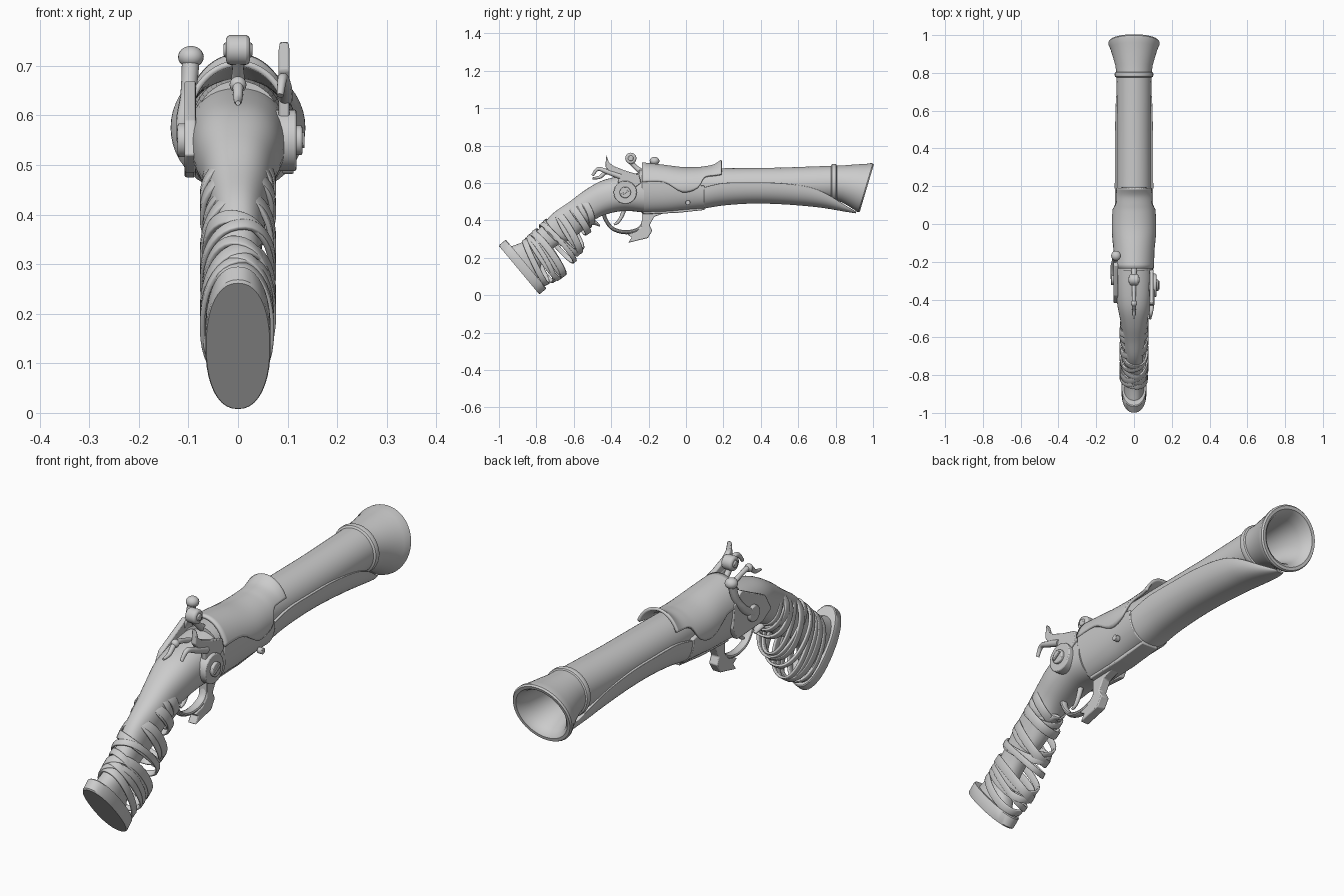
import bpy, bmesh, math, random
from mathutils import Vector
from math import sin, cos, pi, asin

if "Cube" in bpy.data.objects:
    bpy.data.objects.remove(bpy.data.objects["Cube"])

random.seed(4)


def ring(y, z, rx, rz, t=0, a0=0, a1=2 * pi, n=40, p=2, full=True):
    """Superellipse section; its 'up' axis leans by t in the yz plane."""
    pts = []
    for i in range(n):
        a = a0 + (a1 - a0) * i / (n if full else n - 1)
        c, s = cos(a), sin(a)
        c = math.copysign(abs(c) ** (2 / p), c)
        s = math.copysign(abs(s) ** (2 / p), s)
        pts.append(Vector((rx * c, y + sin(t) * rz * s, z + cos(t) * rz * s)))
    return pts


def spline(rows, k=5):
    """Catmull-Rom through a list of number tuples."""
    out = []
    for i in range(len(rows) - 1):
        q = [rows[max(0, i - 1)], rows[i], rows[i + 1], rows[min(len(rows) - 1, i + 2)]]
        for j in range(k):
            u = j / k
            out.append(tuple(0.5 * (2 * b + (c - a) * u + (2 * a - 5 * b + 4 * c - d) * u * u
                                    + (3 * b - a - 3 * c + d) * u ** 3) for a, b, c, d in zip(*q)))
    return out + [rows[-1]]


def finish(name, bm, bevel=0, thick=0):
    bmesh.ops.recalc_face_normals(bm, faces=bm.faces)
    me = bpy.data.meshes.new(name)
    bm.to_mesh(me)
    bm.free()
    ob = bpy.data.objects.new(name, me)
    bpy.context.collection.objects.link(ob)
    if thick:
        m = ob.modifiers.new("thick", "SOLIDIFY")
        m.thickness, m.offset = thick, 0
    if bevel:
        m = ob.modifiers.new("bevel", "BEVEL")
        m.width, m.segments, m.limit_method = bevel, 2, "ANGLE"
    return ob


def loft(name, rings, closed=True, caps=True, bevel=0, thick=0):
    bm = bmesh.new()
    vs = [[bm.verts.new(p) for p in r] for r in rings]
    n = len(vs[0])
    for a, b in zip(vs, vs[1:]):
        for i in range(n if closed else n - 1):
            j = (i + 1) % n
            bm.faces.new((a[i], a[j], b[j], b[i]))
    if caps:
        bm.faces.new(vs[0])
        bm.faces.new(vs[-1])
    return finish(name, bm, bevel, thick)


def plate(name, outline, x0, x1, bevel=0.004):
    """Flat yz outline extruded along x."""
    return loft(name, [[Vector((x, y, z)) for y, z in outline] for x in (x0, x1)], bevel=bevel)


def disc(name, x0, x1, y, z, r, bevel=0.004, n=28):
    return plate(name, [(y + r * cos(2 * pi * i / n), z + r * sin(2 * pi * i / n)) for i in range(n)], x0, x1, bevel)


def tube(name, rows, n=12, flat=1.0):
    """Round bar along (x, y, z, radius) rows; flat widens it in x."""
    rows = spline(rows, 6)
    rings = []
    for i, (x, y, z, r) in enumerate(rows):
        a, b = rows[max(0, i - 1)], rows[min(len(rows) - 1, i + 1)]
        d = (Vector(b[:3]) - Vector(a[:3])).normalized()
        u = Vector((1, 0, 0))
        u = (u - d * u.dot(d)).normalized()
        v = d.cross(u)
        rings.append([Vector((x, y, z)) + u * r * flat * cos(2 * pi * k / n) + v * r * sin(2 * pi * k / n)
                      for k in range(n)])
    return loft(name, rings)


def ball(name, x, y, z, r, s=(1, 1, 1)):
    bm = bmesh.new()
    bmesh.ops.create_uvsphere(bm, u_segments=20, v_segments=12, radius=r)
    for v in bm.verts:
        v.co = Vector((x + v.co.x * s[0], y + v.co.y * s[1], z + v.co.z * s[2]))
    return finish(name, bm)


# Barrel with collar, drooping flared muzzle and bore
barrel = [(-.25, .585, .085, 0), (.2, .588, .091, 0), (.5, .592, .09, 0), (.775, .6, .092, 0), (.78, .6, .1, 0),
          (.787, .6, .102, 0), (.797, .6, .102, 0), (.803, .6, .1, 0), (.806, .6, .094, 0), (.84, .596, .099, .08),
          (.885, .589, .112, .17), (.93, .58, .126, .25), (.95, .577, .135, .29), (.96, .575, .136, .29),
          (.967, .573, .131, .29), (.966, .573, .118, .29), (.955, .576, .106, .28), (.92, .582, .092, .22),
          (.85, .592, .076, .1), (.75, .597, .066, 0), (.4, .592, .06, 0)]
loft("barrel", [ring(y, z, r, r, t, n=48) for y, z, r, t in barrel])

# Fore stock: U-shaped cradle (y, edge height, half width, bottom height)
fore = spline([(.09, .575, .101, .462), (.2, .6, .102, .48), (.35, .603, .101, .49), (.5, .6, .1, .487),
               (.65, .58, .096, .476), (.75, .543, .084, .464), (.85, .482, .05, .447), (.91, .447, .018, .438)])
loft("fore_stock", [ring(y, e, w, e - b, 0, pi, 2 * pi, 26, 2.3, False) for y, e, w, b in fore], bevel=.004)

# Receiver body below the cover
body = spline([(-.235, .61, .101, .437), (-.1, .61, .104, .442), (0, .6, .104, .452), (.1, .585, .106, .46)])
loft("receiver", [ring(y, e, w, e - b, 0, pi, 2 * pi, 26, 2.4, False) for y, e, w, b in body], bevel=.004)

# Wrapped metal cover with jagged lower edge and raised front lip
cover = spline([(-.235, .58, .102, .125, .605), (-.12, .58, .107, .112, .605), (-.02, .58, .111, .1, .552),
                (.06, .58, .109, .1, .572), (.1, .58, .107, .104, .63), (.15, .585, .102, .109, .64),
                (.19, .59, .1, .13, .645)], 4)
rings = []
for y, z, rx, rz, e in cover:
    a = asin((e - z) / rz)
    rings.append(ring(y, z, rx, rz, 0, a, pi - a, 30, 2, False))
loft("receiver_cover", rings, closed=False, caps=False, thick=.012)

# Rear stock, wrist and grip core
stock = spline([(-.225, .55, .1, .108, 0), (-.33, .546, .097, .095, -.05), (-.43, .525, .088, .09, -.2),
                (-.51, .485, .072, .082, -.4), (-.58, .43, .062, .082, -.55), (-.66, .37, .052, .085, -.65),
                (-.74, .31, .046, .065, -.69), (-.81, .24, .048, .07, -.69), (-.87, .165, .055, .12, -.69)])
loft("stock_and_grip", [ring(*r, n=36, p=2.3) for r in stock])

# Butt plate
dy, dz = .77, .64
loft("butt_plate", [ring(-.893 + dy * d, .135 + dz * d, .066 * s, .17 * s, -.695, p=2.25)
                    for d, s in ((0, .97), (.005, 1), (.046, 1), (.05, .97))])

# Grip wrapping: back edge and front edge points of each strap
path = [(-.57, .515, -.51, .39), (-.64, .47, -.535, .30), (-.75, .40, -.59, .19),
        (-.82, .335, -.66, .10), (-.865, .29, -.745, .06)]
rows = spline(path, 10)
count = 13
for i in range(count):
    f = i / (count - 1)
    by, bz, _, _ = rows[int(min(1, max(0, f + random.uniform(-.05, .05))) * 40)]
    _, _, fy, fz = rows[int(min(1, max(0, f + random.uniform(-.09, .09))) * 40)]
    cy, cz = (by + fy) / 2, (bz + fz) / 2
    up = Vector((0, by - fy, bz - fz))
    nrm = Vector((0, up.z, -up.y)).normalized()
    skew = (1 if i % 2 else -1) * random.uniform(.005, .028)
    w = random.uniform(.012, .019)
    base = ring(cy, cz, .068 + .004 * (i % 2), up.length / 2, math.atan2(up.y, up.z), n=36, p=2.2)
    loft("grip_strap", [[p + nrm * (o + skew * p.x / .07) for p in base] for o in (-w, w)],
         caps=False, bevel=.003, thick=.01)
# Loose strap end
tube("strap_end", [(.02, -.56, .365, .008), (.01, -.53, .385, .015), (0, -.49, .388, .013), (0, -.46, .37, .004)], flat=1.5)

# Right lock: round boss with slotted screw and curved horn
disc("lock_boss", .075, .118, -.325, .55, .062)
disc("lock_screw", .11, .13, -.325, .55, .03)
plate("screw_slot", [(-.348, .54), (-.342, .534), (-.302, .56), (-.308, .566)], .125, .134, .001)
plate("lock_horn", [(-.36, .57), (-.365, .63), (-.41, .66), (-.432, .69), (-.425, .75), (-.412, .71), (-.385, .69),
                    (-.32, .665), (-.25, .645), (-.24, .6), (-.28, .57)], .082, .104)
tube("lock_tail", [(.095, -.35, .635, .016), (.095, -.42, .66, .013), (.09, -.47, .675, .01), (.085, -.5, .64, .007)])
disc("body_screw", .09, .112, .01, .495, .013, .002, 14)

# Left lock: side plate, pivot and ball-headed hammer
plate("side_plate", [(-.42, .52), (-.36, .485), (-.19, .475), (-.16, .53), (-.17, .62), (-.22, .67), (-.3, .63), (-.38, .59)],
      -.108, -.085)
disc("hammer_pivot", -.122, -.1, -.29, .55, .034)
tube("hammer_arm", [(-.108, -.29, .55, .016), (-.108, -.23, .59, .017), (-.1, -.19, .645, .016), (-.095, -.17, .715, .018)])
ball("hammer_ball", -.095, -.168, .718, .026, (1, 1, .85))

# Rear sight: knob on a stem and flat spring
disc("sight_knob", -.024, .024, -.295, .732, .03, .008)
disc("sight_knob_hub", -.029, .029, -.295, .732, .015)
tube("sight_stem", [(0, -.295, .715, .015), (0, -.275, .69, .012), (0, -.24, .66, .016)])
tube("sight_spring", [(0, -.29, .625, .012), (0, -.36, .652, .01), (0, -.42, .662, .011), (0, -.46, .632, .009), (0, -.5, .625, .005)])
ball("spring_bead", 0, -.42, .662, .017)

# Trigger guard, trigger and spur
tube("trigger_guard", [(0, -.44, .45, .011), (0, -.43, .405, .01), (0, -.39, .355, .01), (0, -.32, .337, .011),
                       (0, -.25, .355, .011), (0, -.225, .4, .01), (0, -.22, .45, .011)], flat=1.7)
tube("trigger", [(0, -.33, .46, .012), (0, -.345, .42, .01), (0, -.365, .39, .008), (0, -.385, .378, .005)])
plate("guard_spur", [(-.235, .445), (-.235, .37), (-.265, .34), (-.315, .325), (-.29, .31), (-.31, .28), (-.25, .295),
                     (-.205, .305), (-.18, .345), (-.195, .375), (-.17, .42), (-.1, .445)], -.02, .02)
# Under strap
plate("under_strap", [(-.23, .452), (-.23, .434), (-.05, .44), (.1, .456), (.1, .475)], -.04, .04)

# Smooth shading with crisp edges
for ob in bpy.context.scene.objects:
    ob.select_set(True)
    bpy.context.view_layer.objects.active = ob
bpy.ops.object.shade_smooth_by_angle(angle=math.radians(35))
